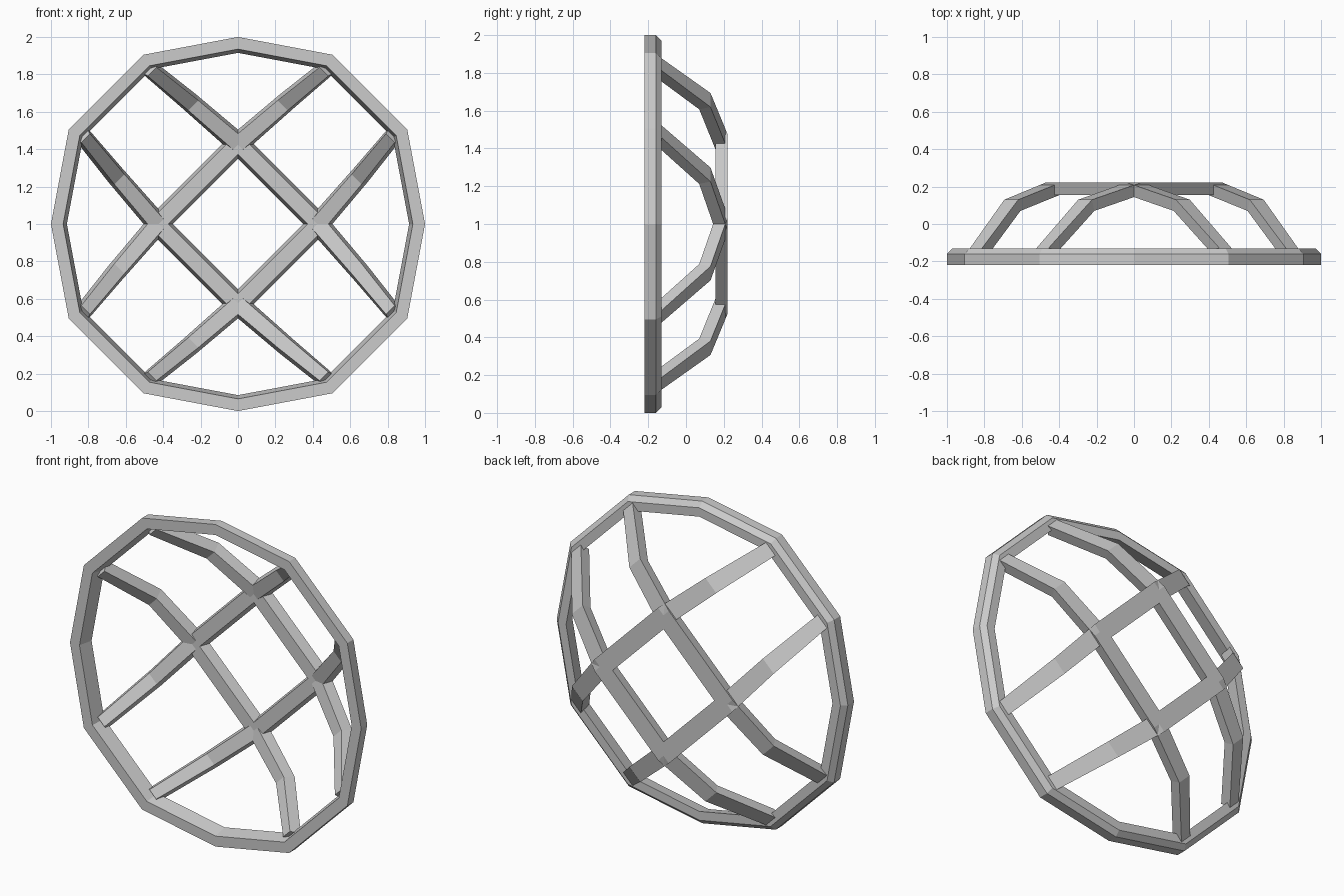
import bpy, bmesh, math
from mathutils import Vector

if "Cube" in bpy.data.objects:
    bpy.data.objects.remove(bpy.data.objects["Cube"])


def make_object(name, sections, closed):
    """Skin a list of matching cross-sections into a mesh."""
    bm = bmesh.new()
    rows = [[bm.verts.new(p) for p in s] for s in sections]
    n, m = len(rows), len(rows[0])
    for i in range(n if closed else n - 1):
        a, b = rows[i], rows[(i + 1) % n]
        for j in range(m):
            k = (j + 1) % m
            bm.faces.new((a[j], a[k], b[k], b[j]))
    if not closed:
        bm.faces.new(rows[0])
        bm.faces.new(rows[-1])
    bmesh.ops.recalc_face_normals(bm, faces=bm.faces)
    mesh = bpy.data.meshes.new(name)
    bm.to_mesh(mesh)
    bm.free()
    obj = bpy.data.objects.new(name, mesh)
    bpy.context.collection.objects.link(obj)
    obj.location.z = 1
    return obj


def turn(x, z, q):
    """Rotate a point by q quarter turns about the y axis."""
    for _ in range(q):
        x, z = z, -x
    return x, z


# Twelve-sided rim, chamfered on the outer back edge
corners = [turn(x, z, q) for q in range(4)
           for x, z in ((0, 1), (0.505, 0.905), (0.905, 0.505))]
rim_profile = [(1, -0.22), (1, -0.16), (0.97, -0.13), (0.915, -0.13), (0.935, -0.22)]
make_object("outer_rim",
            [[(x * s, y, z * s) for s, y in rim_profile] for x, z in corners], True)

# Bent bar: flat middle with a two-step leg down to the rim at each end
path = [Vector(p) for p in ((-0.475, -0.155, 0.83), (-0.25, 0.10, 0.645), (0, 0.188, 0.43),
                            (0.43, 0.188, 0), (0.645, 0.10, -0.25), (0.83, -0.155, -0.475))]
bar_profile = [(-0.057, 0.033), (0.057, 0.033), (0.041, -0.033), (-0.041, -0.033)]
taper = [0.8, 0.92, 1, 1, 0.92, 0.8]
side = Vector((1, 0, 1)).normalized()
sections = []
for i, p in enumerate(path):
    before = (p - path[max(i - 1, 0)]).normalized()
    after = (path[min(i + 1, len(path) - 1)] - p).normalized()
    normal = (before + after).normalized().cross(side).normalized()
    if normal.y < 0:
        normal.negate()
    mitre = 1.0
    if 0 < i < len(path) - 1:
        mitre = 1 / math.cos(before.angle(after) / 2)
    sections.append([p + side * u * taper[i] + normal * v * mitre for u, v in bar_profile])

# Four crossing bars, a quarter turn apart
for q in range(4):
    bar = make_object("cross_bar_%d" % (q + 1), sections, False)
    bar.rotation_euler.y = q * math.pi / 2
